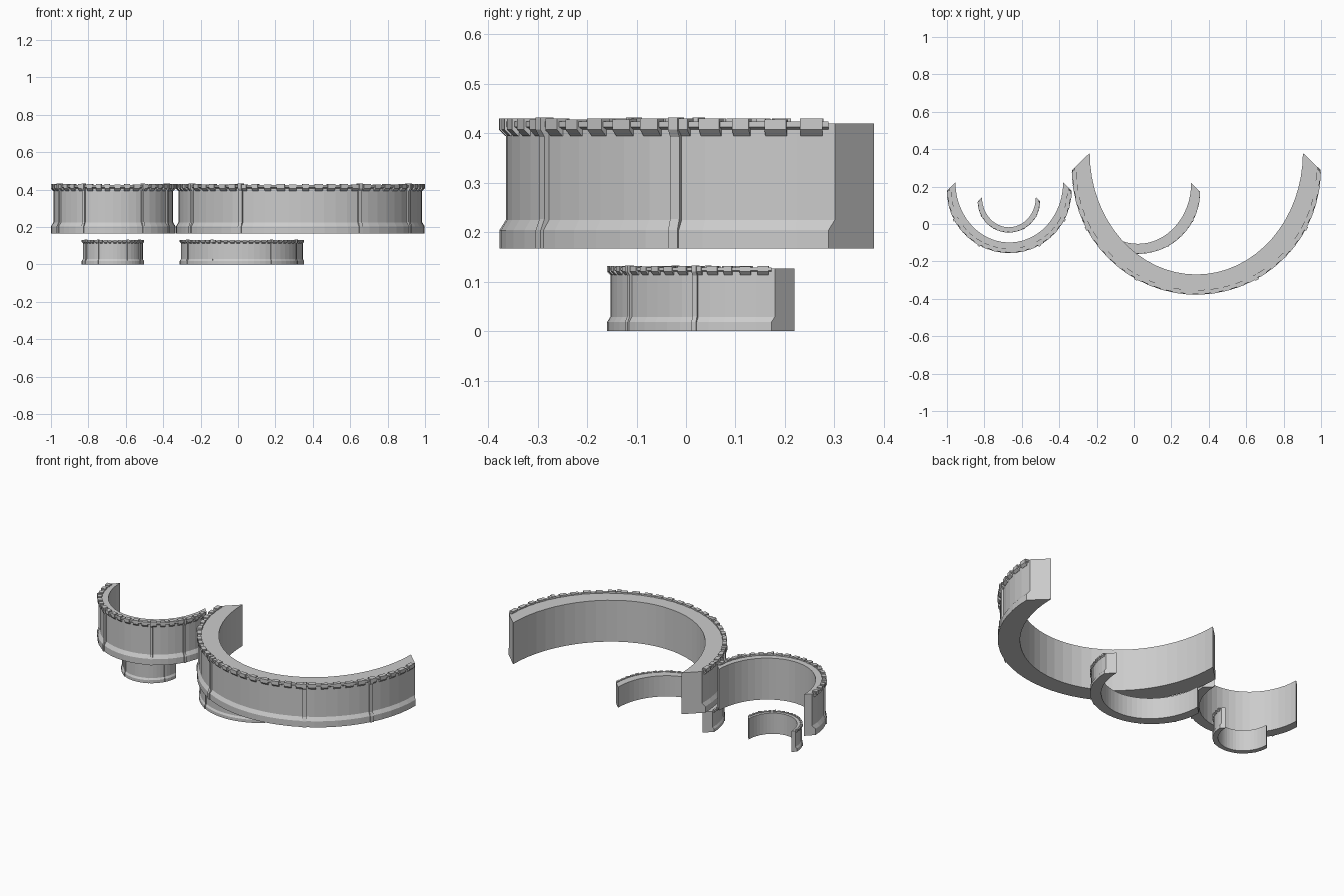
import bpy, bmesh, math, random

if "Cube" in bpy.data.objects:
    bpy.data.objects.remove(bpy.data.objects["Cube"])

random.seed(4)


def sweep(bm, columns):
    """Skin a list of closed point loops and cap both ends."""
    cols = [[bm.verts.new(p) for p in c] for c in columns]
    n = len(cols[0])
    for a, b in zip(cols, cols[1:]):
        for i in range(n):
            j = (i + 1) % n
            bm.faces.new((a[i], b[i], b[j], a[j]))
    bm.faces.new(cols[0])
    bm.faces.new(cols[-1][::-1])


def arc(bm, profile, a0, a1, segs=1):
    """Sweep an (r, z) profile between two angles in degrees."""
    cols = []
    for k in range(segs + 1):
        t = math.radians(a0 + (a1 - a0) * k / segs)
        cols.append([(r * math.cos(t), r * math.sin(t), z) for r, z in profile])
    sweep(bm, cols)


def finish(bm, name):
    bmesh.ops.recalc_face_normals(bm, faces=bm.faces)
    me = bpy.data.meshes.new(name)
    bm.to_mesh(me)
    bm.free()
    return me


def crescent_wall(R, a, b, c, segs):
    """Crescent body: stepped round outside, elliptical inside, slanted ends."""
    bm = bmesh.new()
    outer = [(R, 0), (R, .037), (R - .013, .058), (R - .013, .253)]
    cols = []
    for k in range(segs + 1):
        t = math.pi + math.pi * k / segs
        end = k in (0, segs)
        col = [(r * math.cos(t), r * math.sin(t) + (R - r if end else 0), z)
               for r, z in outer]
        inner = (a * math.cos(t), c + b * math.sin(t))
        cols.append(col + [(*inner, .253), (*inner, 0)])
    sweep(bm, cols)
    return finish(bm, "crescent_wall")


def rim_trim(R, teeth, segs):
    """Thin continuous rim with chunky stones at intervals."""
    bm = bmesh.new()
    band = [(R - .022, .240), (R - .013, .240), (R - .003, .246),
            (R - .003, .257), (R - .022, .257)]
    arc(bm, band, 180, 360, segs)
    step = 180 / teeth
    for i in range(teeth):
        top = .263 - random.choice((0, 0, .002))
        stone = [(R - .024, .227), (R - .012, .227), (R + .001, .240),
                 (R + .001, top), (R - .024, top)]
        a0 = 180 + step * (i + random.uniform(.12, .2))
        arc(bm, stone, a0, a0 + step * random.uniform(.5, .65))
    return finish(bm, "rim_trim")


def wall_ribs(R, width):
    """Four upright ribs following the wall profile."""
    bm = bmesh.new()
    rib = [(R - .024, 0), (R + .006, 0), (R + .006, .037), (R - .003, .06),
           (R - .003, .225), (R + .006, .24), (R + .006, .265), (R - .024, .265)]
    half = math.degrees(width / R) / 2
    for ang in (28, 61, 119, 152):
        arc(bm, rib, 180 + ang - half, 180 + ang + half)
    return finish(bm, "wall_ribs")


# Two balcony sizes, each as a set of shared meshes
large = (crescent_wall(.665, .57, .65, .092, 32), rim_trim(.665, 30, 32), wall_ribs(.665, .021))
medium = (crescent_wall(.333, .288, .322, .045, 24), rim_trim(.333, 20, 24), wall_ribs(.333, .013))

# Each size appears full scale above and half scale below
placements = [
    ("upper_large", large, (.333, .288, .167), 1),
    ("upper_medium", medium, (-.667, .178, .167), 1),
    ("lower_large", large, (.021, .173, 0), .5),
    ("lower_medium", medium, (-.669, .121, 0), .5),
]
for label, meshes, loc, s in placements:
    for me in meshes:
        ob = bpy.data.objects.new(label + "_" + me.name.split(".")[0], me)
        ob.location = loc
        ob.scale = (s, s, s)
        bpy.context.collection.objects.link(ob)
